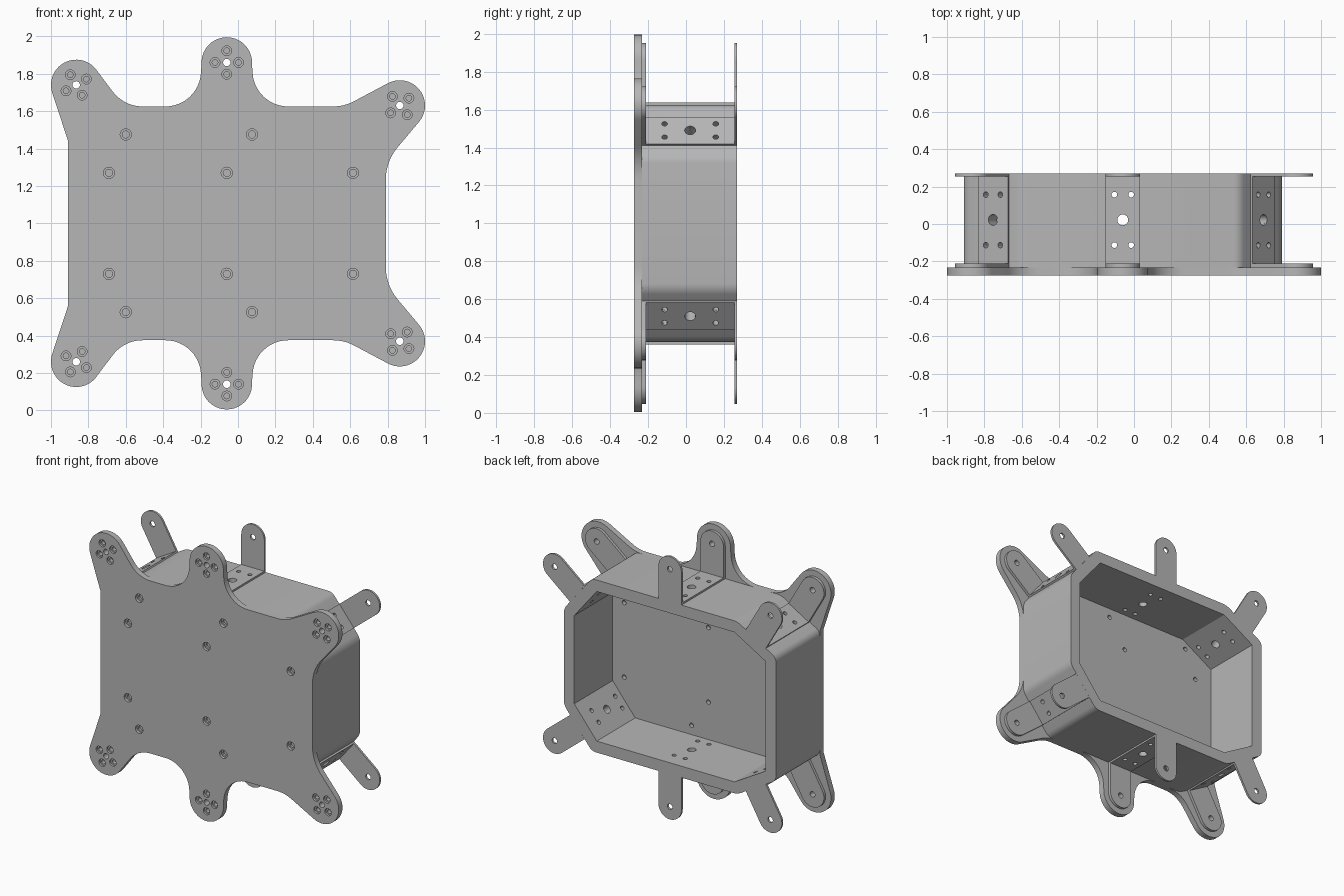
import bpy, bmesh
from math import sin, cos, radians
from mathutils import Vector, Matrix

cube = bpy.data.objects.get("Cube")
if cube:
    bpy.data.objects.remove(cube, do_unlink=True)

grey = bpy.data.materials.new("plain_grey")
grey.use_nodes = True
grey.diffuse_color = (0.47, 0.47, 0.47, 1)
grey.node_tree.nodes["Principled BSDF"].inputs["Base Color"].default_value = (0.47, 0.47, 0.47, 1)

# depths along y
PLATE_FRONT, PLATE_BACK, TAB_BACK, BACK_TAB, BACK = -0.275, -0.232, -0.212, 0.255, 0.27
WIDTH = 0.185      # bracket width
REACH = 0.235      # wall to leg pivot
MID = 0.022        # servo axis in y


def make_object(name, bm):
    bmesh.ops.recalc_face_normals(bm, faces=bm.faces)
    mesh = bpy.data.meshes.new(name)
    bm.to_mesh(mesh)
    bm.free()
    obj = bpy.data.objects.new(name, mesh)
    bpy.context.collection.objects.link(obj)
    mesh.materials.append(grey)
    return obj


def prism_mesh(outline, y0, y1):
    """Extrude an x-z outline from y0 to y1; returns mesh and its y1 face."""
    bm = bmesh.new()
    a = [bm.verts.new((x, y0, z)) for x, z in outline]
    b = [bm.verts.new((x, y1, z)) for x, z in outline]
    bm.faces.new(a)
    back = bm.faces.new(b[::-1])
    for i in range(len(a)):
        j = (i + 1) % len(a)
        bm.faces.new((a[i], b[i], b[j], a[j]))
    bmesh.ops.recalc_face_normals(bm, faces=bm.faces)
    return bm, back


def prism(name, outline, y0, y1):
    return make_object(name, prism_mesh(outline, y0, y1)[0])


def cut(obj, holes):
    """Subtract round holes, each given as (start, end, radius)."""
    bm = bmesh.new()
    for start, end, r in holes:
        start, end = Vector(start), Vector(end)
        axis = end - start
        turn = axis.to_track_quat('Z', 'Y').to_matrix().to_4x4()
        bmesh.ops.create_cone(bm, cap_ends=True, segments=24, radius1=r, radius2=r,
                              depth=axis.length,
                              matrix=Matrix.Translation((start + end) / 2) @ turn)
    cutter = make_object("hole_cutter", bm)
    cutter.hide_render = True
    mod = obj.modifiers.new("holes", 'BOOLEAN')
    mod.operation, mod.solver, mod.object = 'DIFFERENCE', 'EXACT', cutter
    bpy.context.view_layer.objects.active = obj
    bpy.ops.object.modifier_apply(modifier=mod.name)
    bpy.data.objects.remove(cutter, do_unlink=True)


def arc(centre, r, a0, a1, n=20):
    steps = [radians(a0 + (a1 - a0) * i / n) for i in range(n + 1)]
    return [(centre[0] + r * cos(a), centre[1] + r * sin(a), 0) for a in steps]


def fillet(points, n=10):
    """Round each (x, z, t) corner with an arc of tangent length t."""
    out = []
    for i, (x, z, t) in enumerate(points):
        p = Vector((x, z))
        if t == 0:
            out.append(p)
            continue
        d1 = (Vector(points[i - 1][:2]) - p).normalized()
        d2 = (Vector(points[(i + 1) % len(points)][:2]) - p).normalized()
        half = d1.angle(d2) / 2
        centre = p + (d1 + d2).normalized() * t / cos(half)
        v1, v2 = p + d1 * t - centre, p + d2 * t - centre
        for k in range(n + 1):
            out.append(centre + v1.lerp(v2, k / n).normalized() * v1.length)
    return out


def hole_y(x, z, y0, y1, r):
    return (x, y0, z), (x, y1, z), r


# Leg stations: pivot position and outward angle, mirrored about z = 1
upper = [(-0.865, 1.74, 120), (-0.06, 1.86, 90), (0.865, 1.63, 39)]
legs = [(x, 1 + s * (z - 1), s * a) for s in (1, -1) for x, z, a in upper]
bolts = [(x, 1 + s * dz) for s in (1, -1)
         for x, dz in ((-0.6, 0.475), (0.075, 0.475), (-0.69, 0.27), (-0.06, 0.27), (0.615, 0.27))]

# Front plate with six rounded arms
half = [(-0.91, 1.445, 0)]
half += arc(upper[0], 0.135, 198, 40)
half += [(-0.61, 1.625, 0.1), (-0.212, 1.625, 0.175)]
half += arc(upper[1], 0.135, 184, -4)
half += [(0.092, 1.625, 0.175), (0.568, 1.625, 0.06)]
half += arc(upper[2], 0.135, 118, -40)
half += [(0.79, 1.331, 0.1)]
outline = half + [(x, 2 - z, t) for x, z, t in reversed(half)]
plate = prism("front_plate", fillet(outline), PLATE_FRONT, PLATE_BACK)

# Counterbored bolt holes and pivot holes in the plate
wide = [hole_y(x, z, -0.3, -0.255, 0.03) for x, z in bolts]
narrow = [hole_y(x, z, -0.3, -0.24, 0.019) for x, z in bolts]
for x, z, a in legs:
    narrow.append(hole_y(x, z, -0.3, -0.2, 0.02))
    for k in range(4):
        b = radians(a + 90 * k)
        px, pz = x + 0.063 * cos(b), z + 0.063 * sin(b)
        wide.append(hole_y(px, pz, -0.3, -0.26, 0.026))
        narrow.append(hole_y(px, pz, -0.3, -0.2, 0.015))
cut(plate, wide)
cut(plate, narrow)

# Open-backed octagonal box with thick walls
corners = [(-0.91, 1.445), (-0.6, 1.625), (0.566, 1.625), (0.79, 1.349)]
corners += [(x, 2 - z) for x, z in reversed(corners)]
bm, back = prism_mesh(corners, PLATE_BACK, BACK)
outer = [e for e in bm.edges if abs(e.verts[0].co.y - e.verts[1].co.y) > 0.1]
bmesh.ops.inset_region(bm, faces=[back], thickness=0.083, use_even_offset=True)
pocket = bmesh.ops.extrude_discrete_faces(bm, faces=[back])["faces"][0]
bmesh.ops.translate(bm, verts=pocket.verts, vec=(0, -0.44, 0))
bmesh.ops.bevel(bm, geom=outer, offset=0.03, offset_type='OFFSET', segments=4,
                profile=0.5, affect='EDGES')
box = make_object("body_box", bm)

# U-shaped leg brackets: base on the wall, a tab at the front and the back
wall_holes = []
for i, (x, z, a) in enumerate(legs):
    out = Vector((cos(radians(a)), sin(radians(a))))
    side = Vector((-out.y, out.x))
    pivot = Vector((x, z))
    wall = pivot - out * REACH
    w = side * WIDTH / 2

    base = prism(f"bracket_base_{i}", [wall - w, wall + w, wall + w + out * 0.013,
                                       wall - w + out * 0.013], TAB_BACK, BACK_TAB)
    holes = []
    for t, dy, r in [(0, 0, 0.029)] + [(p * 0.045, q * 0.135, 0.015)
                                       for p in (1, -1) for q in (1, -1)]:
        c = wall + side * t
        p0, p1 = c - out * 0.12, c + out * 0.05
        holes.append(((p0.x, MID + dy, p0.y), (p1.x, MID + dy, p1.y), r))
    cut(base, holes)
    wall_holes += holes

    tab_shape = [wall - w, *[Vector(p[:2]) for p in arc(pivot, WIDTH / 2, a - 90, a + 90)], wall + w]
    for name, y0, y1 in (("front_tab", PLATE_BACK, TAB_BACK), ("back_tab", BACK_TAB, BACK)):
        tab = prism(f"{name}_{i}", tab_shape, y0, y1)
        cut(tab, [hole_y(x, z, y0 - 0.05, y1 + 0.05, 0.02)])

# Servo holes through the walls and blind bolt holes in the box floor
cut(box, wall_holes)
cut(box, [hole_y(x, z, -0.2, -0.1, 0.016) for x, z in bolts])

# Smooth the round surfaces, keep edges sharp
bpy.ops.object.select_all(action='DESELECT')
for obj in bpy.context.scene.objects:
    if obj.type == 'MESH' and grey.name in obj.data.materials:
        obj.select_set(True)
        bpy.context.view_layer.objects.active = obj
bpy.ops.object.shade_smooth_by_angle(angle=radians(25))
